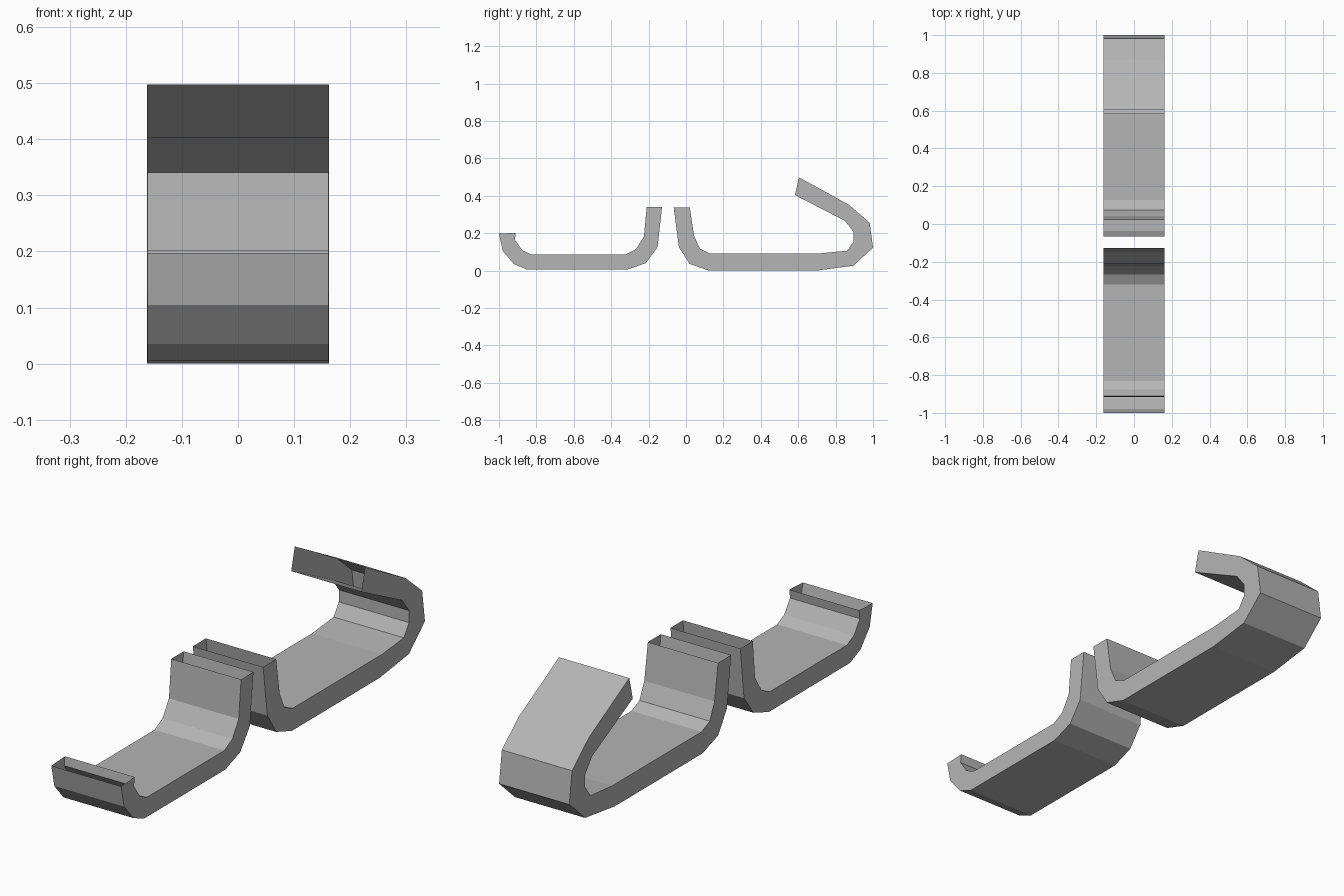
import bpy, bmesh

if "Cube" in bpy.data.objects:
    bpy.data.objects.remove(bpy.data.objects["Cube"])

# Mid-grey finish shared by both bands
grey = bpy.data.materials.new("mid_grey")
grey.diffuse_color = (.46, .46, .46, 1)
grey.use_nodes = True
grey.node_tree.nodes["Principled BSDF"].inputs["Base Color"].default_value = grey.diffuse_color


def bent_channel(name, outer, inner, half_width):
    """Bent flat band with four walls; both ends are open."""
    bm = bmesh.new()
    rings = []
    for (yo, zo), (yi, zi) in zip(outer, inner):
        rings.append([bm.verts.new(p) for p in (
            (-half_width, yo, zo), (half_width, yo, zo),
            (half_width, yi, zi), (-half_width, yi, zi))])
    for a, b in zip(rings, rings[1:]):
        for i in range(4):
            j = (i + 1) % 4
            bm.faces.new((a[i], a[j], b[j], b[i]))
    bmesh.ops.recalc_face_normals(bm, faces=bm.faces)
    mesh = bpy.data.meshes.new(name)
    bm.to_mesh(mesh)
    bm.free()
    mesh.materials.append(grey)
    obj = bpy.data.objects.new(name, mesh)
    bpy.context.collection.objects.link(obj)
    return obj


# Front band: low lip, flat base, tall upright
bent_channel(
    "front_bracket",
    [(-1, .197), (-.98, .105), (-.92, .035), (-.85, .005),
     (-.315, .005), (-.215, .04), (-.152, .125), (-.128, .341)],
    [(-.91, .202), (-.915, .165), (-.877, .11), (-.83, .087),
     (-.32, .087), (-.267, .115), (-.225, .182), (-.21, .341)],
    .161)

# Back band: upright, flat base, hook folding back over it
bent_channel(
    "back_hook",
    [(-.066, .338), (-.038, .125), (.02, .035), (.123, .0), (.70, .0),
     (.895, .026), (1, .122), (.982, .256), (.872, .351), (.605, .498)],
    [(.02, .338), (.043, .186), (.075, .116), (.128, .092), (.717, .092),
     (.861, .106), (.896, .156), (.896, .206), (.85, .266), (.582, .404)],
    .162)
